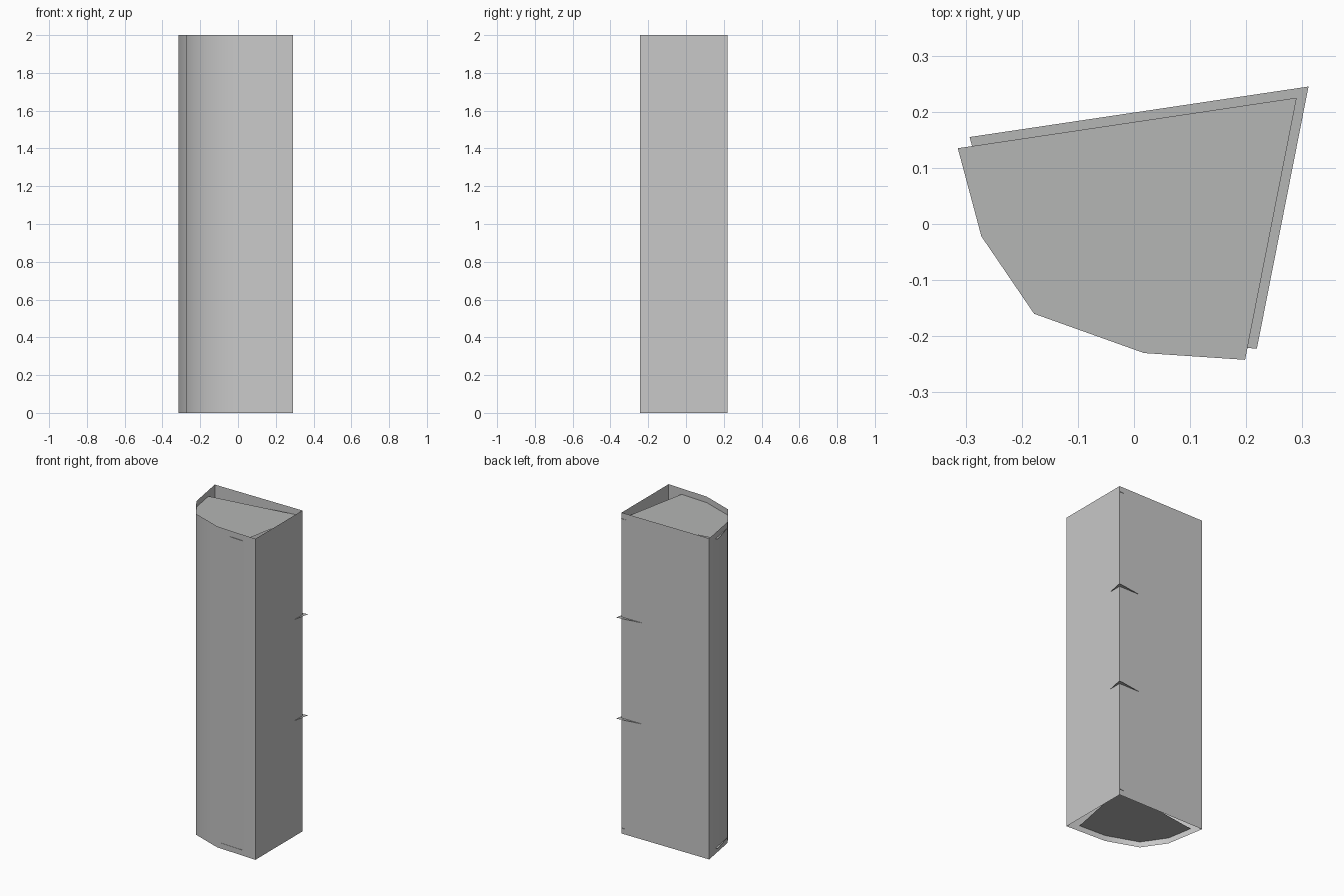
import bpy

if "Cube" in bpy.data.objects:
    bpy.data.objects.remove(bpy.data.objects["Cube"])

def material(name, rgb):
    m = bpy.data.materials.new(name)
    m.diffuse_color = (*rgb, 1)
    m.use_nodes = True
    m.node_tree.nodes["Principled BSDF"].inputs["Base Color"].default_value = m.diffuse_color
    return m

panel_grey = material("panel_grey", (0.58, 0.58, 0.58))
shelf_grey = material("shelf_grey", (0.46, 0.465, 0.46))

def make_object(name, verts, faces, mat):
    mesh = bpy.data.meshes.new(name)
    mesh.from_pydata(verts, [], faces)
    mesh.materials.append(mat)
    ob = bpy.data.objects.new(name, mesh)
    bpy.context.collection.objects.link(ob)
    return ob

def wall_strip(name, path, mat):
    """Thin sheet: a plan path raised from the floor to the full height."""
    n = len(path)
    verts = [(x, y, z) for z in (0, 2) for x, y in path]
    faces = [(i, i + 1, n + i + 1, n + i) for i in range(n - 1)]
    return make_object(name, verts, faces, mat)

# Plan of the corner cabinet: square back corner, bowed front
bow = [(-0.272, -0.022), (-0.178, -0.16), (0.018, -0.23)]
left_end, right_end, back = (-0.314, 0.22), (0.29, -0.243), (0.29, 0.22)

# Bowed front sheet, smooth along the curve
front = wall_strip("bowed_front", [left_end, *bow, right_end], panel_grey)
for p in front.data.polygons:
    p.use_smooth = True

# Two straight sheets that meet in the corner
wall_strip("corner_walls", [right_end, back, left_end], panel_grey)

# Thin shelves; the two middle ones sit slightly back through the corner
shelf_plan = [(-0.314, 0.135), *bow, (0.198, -0.242), (0.29, 0.225)]
shelves = [("bottom_shelf", 0.035, 0), ("lower_shelf", 0.72, 0.021),
           ("upper_shelf", 1.35, 0.021), ("top_shelf", 1.963, 0)]
for name, z, shift in shelves:
    verts = [(x + shift, y + shift * 0.95, z) for x, y in shelf_plan]
    make_object(name, verts, [tuple(range(len(verts)))], shelf_grey)
